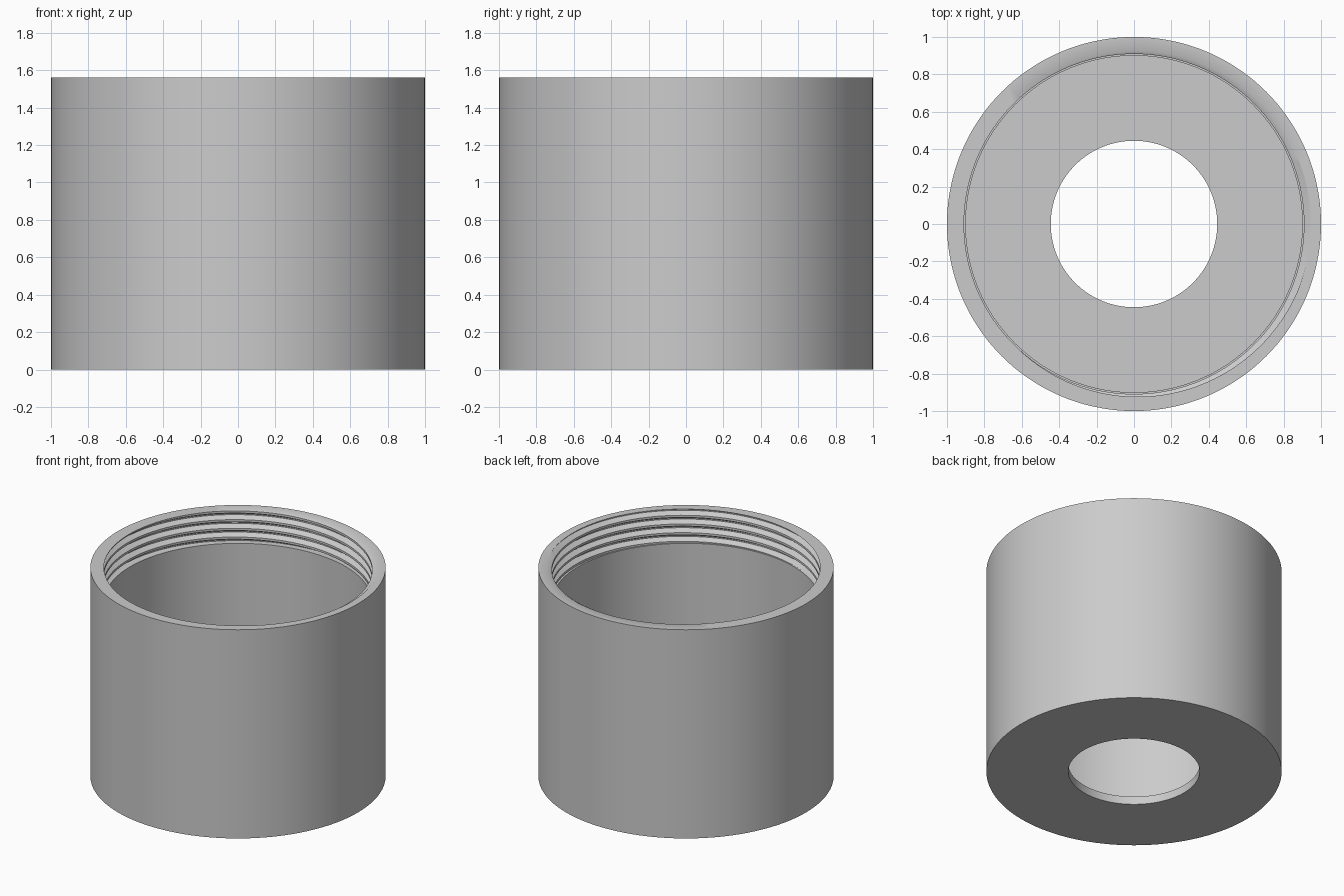
import bpy, bmesh
from math import cos, sin, pi, radians

cube = bpy.data.objects.get("Cube")
if cube:
    bpy.data.objects.remove(cube, do_unlink=True)

SEGMENTS = 144
HEIGHT, FLOOR = 1.56, 0.06
OUTER, WALL, HOLE = 1.0, 0.9, 0.445
CREST, ROOT = 0.909, 0.945
PITCH, THREAD_DEPTH = 0.065, 0.24
THREAD_END = HEIGHT - THREAD_DEPTH


def thread_radius(turn, z):
    """Radius of the trapezoid helical groove at a given turn and height."""
    u = (z - HEIGHT) / PITCH - turn
    d = abs(u - round(u))
    t = min(max((d - 1 / 16) / (3 / 8 - 1 / 16), 0), 1)
    return ROOT + (CREST - ROOT) * t


def section(turn):
    """Closed cross-section of the cup as (radius, height) pairs."""
    pts = [(OUTER, 0), (OUTER, HEIGHT)]
    heights = [HEIGHT]
    for n in range(1, -7, -1):
        for u in (3 / 8, 1 / 16, -1 / 16, -3 / 8):
            z = HEIGHT + PITCH * (n + u + turn)
            heights.append(min(max(z, THREAD_END), HEIGHT))
    heights.append(THREAD_END)
    pts += [(thread_radius(turn, z), z) for z in heights]
    pts += [(WALL, THREAD_END), (WALL, FLOOR), (HOLE, FLOOR), (HOLE, 0)]
    return pts


# Threaded cup: sweep the changing section once around the axis
bm = bmesh.new()
columns = []
for i in range(SEGMENTS + 1):
    a = 2 * pi * i / SEGMENTS
    columns.append([bm.verts.new((r * cos(a), r * sin(a), z))
                    for r, z in section(i / SEGMENTS)])
for c0, c1 in zip(columns, columns[1:]):
    for j in range(len(c0)):
        k = (j + 1) % len(c0)
        bm.faces.new((c0[j], c1[j], c1[k], c0[k]))
bmesh.ops.remove_doubles(bm, verts=bm.verts, dist=0.00002)
bmesh.ops.recalc_face_normals(bm, faces=bm.faces)

mesh = bpy.data.meshes.new("threaded_cup")
bm.to_mesh(mesh)
bm.free()
cup = bpy.data.objects.new("threaded_cup", mesh)
bpy.context.collection.objects.link(cup)

# Plain grey material
grey = bpy.data.materials.new("light_grey")
grey.use_nodes = True
colour = (0.6, 0.6, 0.6, 1)
grey.diffuse_color = colour
grey.node_tree.nodes["Principled BSDF"].inputs["Base Color"].default_value = colour
mesh.materials.append(grey)

# Smooth walls, crisp rims and thread edges
bpy.ops.object.select_all(action='DESELECT')
cup.select_set(True)
bpy.context.view_layer.objects.active = cup
bpy.ops.object.shade_smooth_by_angle(angle=radians(30))
